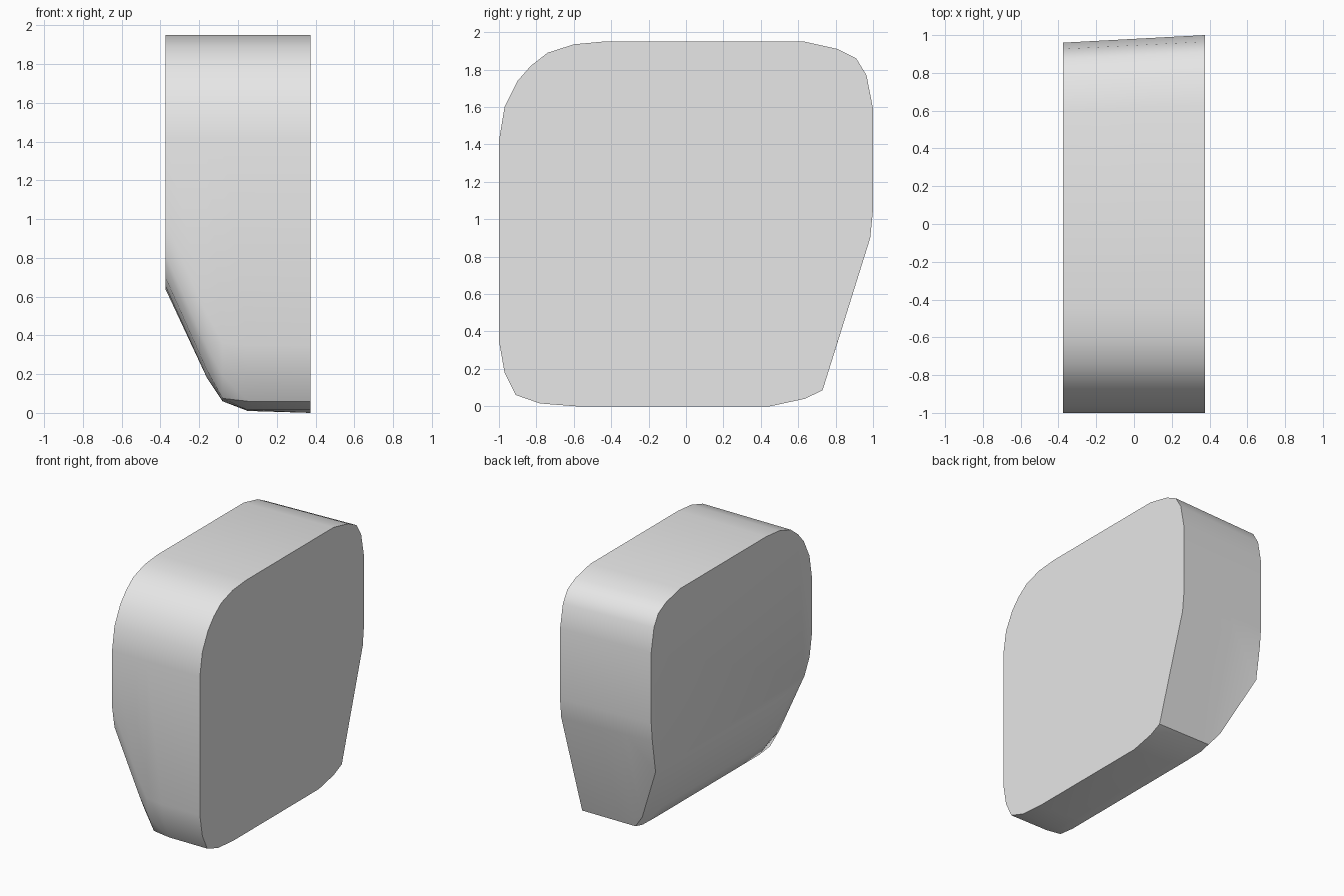
import bpy, bmesh, math

cube = bpy.data.objects.get("Cube")
if cube:
    bpy.data.objects.remove(cube)

# Side outline (y, z) of the full-height left side
PROFILE = [(-1, 1.42), (-.97, 1.6), (-.9, 1.74), (-.83, 1.82), (-.74, 1.89),
           (-.6, 1.935), (-.44, 1.95), (.63, 1.95), (.81, 1.91), (.91, 1.86),
           (.965, 1.77), (1, 1.59), (1, 1.05), (.985, .9), (.73, .085),
           (.635, .04), (.45, 0), (-.59, 0), (-.78, .015), (-.91, .06),
           (-.97, .18), (-1, .35)]
# Cross-sections: x, floor height, lift of the lower front corner
SECTIONS = [(.375, 0, 0), (.05, .01, 0), (-.08, .06, .015),
            (-.16, .18, .16), (-.375, .64, .64)]


def section_point(y, z, x, floor, lift):
    if z > .8:                       # upper part: back tapers slightly
        if y > 0:
            y *= 1 - .04 * (.375 - x) / .75
    elif y > 0:                      # lower back: slide up the sloped back
        raised = max(z, floor + .1 * z)
        y += .313 * (raised - z)
        z = raised
    else:                            # lower front: raise the rounded corner
        z = max(z + lift, floor)
    return x, y, z


# Body lofted through the sections, closed with flat side caps
bm = bmesh.new()
rings = [[bm.verts.new(section_point(y, z, *s)) for y, z in PROFILE]
         for s in SECTIONS]
n = len(PROFILE)
for a, b in zip(rings, rings[1:]):
    for i in range(n):
        j = (i + 1) % n
        bm.faces.new((a[i], a[j], b[j], b[i]))
bm.faces.new(rings[0])
bm.faces.new(rings[-1])
bmesh.ops.recalc_face_normals(bm, faces=bm.faces[:])
mesh = bpy.data.meshes.new("body")
bm.to_mesh(mesh)
bm.free()

body = bpy.data.objects.new("body", mesh)
bpy.context.collection.objects.link(body)

# Plain grey
grey = bpy.data.materials.new("light grey")
grey.use_nodes = True
colour = (.8, .8, .8, 1)
grey.diffuse_color = colour
grey.node_tree.nodes["Principled BSDF"].inputs["Base Color"].default_value = colour
mesh.materials.append(grey)

bpy.ops.object.select_all(action='DESELECT')
body.select_set(True)
bpy.context.view_layer.objects.active = body
bpy.ops.object.shade_smooth_by_angle(angle=math.radians(40))
